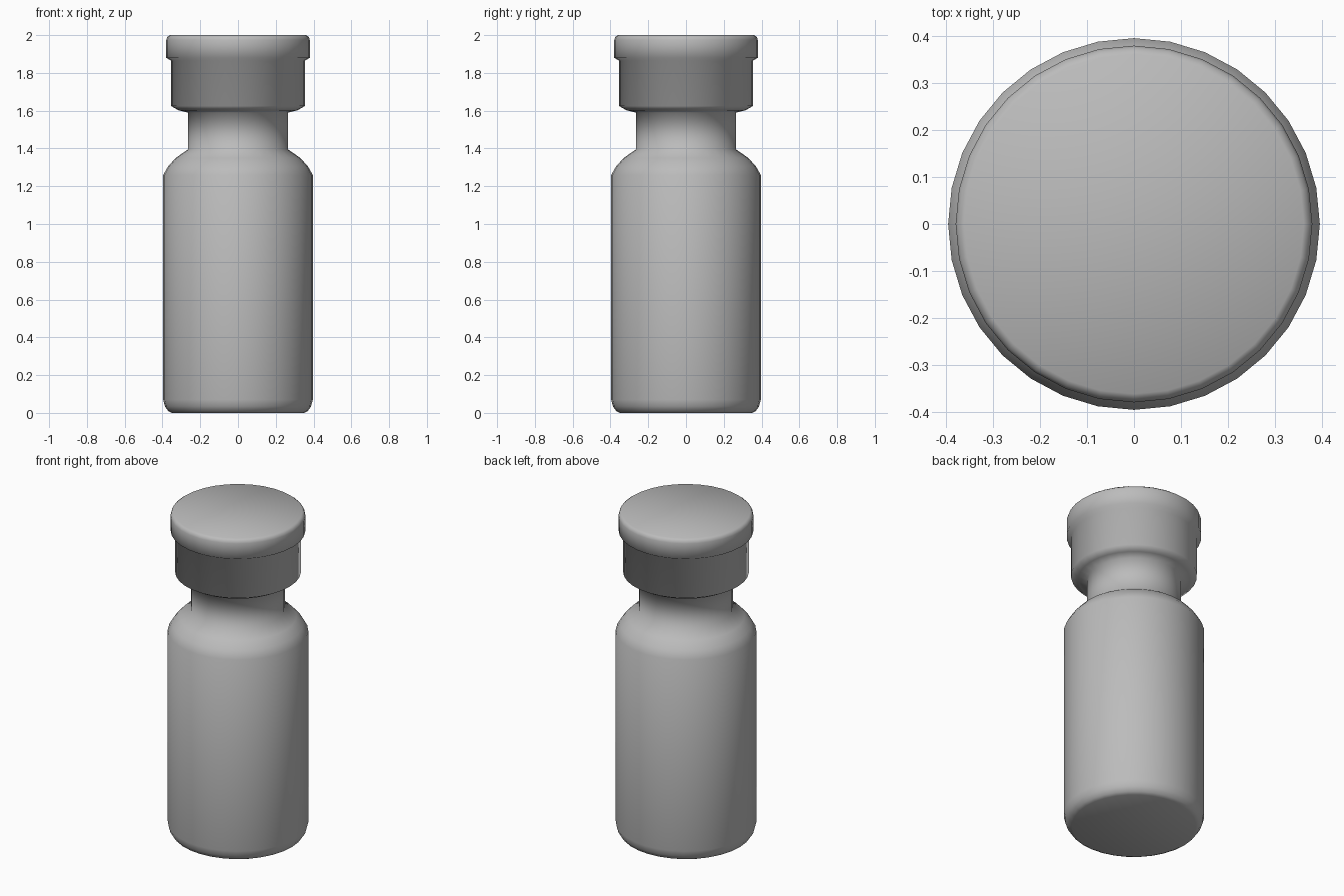
import bpy
import bmesh
from math import cos, sin, pi

SIDES = 32

cube = bpy.data.objects.get("Cube")
if cube:
    bpy.data.objects.remove(cube, do_unlink=True)

grey = bpy.data.materials.new("plain grey")
grey.use_nodes = True
colour = (0.5, 0.5, 0.5, 1)
grey.diffuse_color = colour
grey.node_tree.nodes["Principled BSDF"].inputs["Base Color"].default_value = colour


def lathe(name, profile):
    """Spin (radius, height) points round z and close both ends."""
    bm = bmesh.new()
    rings = []
    for r, z in profile:
        rings.append([bm.verts.new((r * cos(2 * pi * i / SIDES),
                                    r * sin(2 * pi * i / SIDES), z))
                      for i in range(SIDES)])
    for low, high in zip(rings, rings[1:]):
        for i in range(SIDES):
            j = (i + 1) % SIDES
            bm.faces.new((low[i], low[j], high[j], high[i]))
    bm.faces.new(rings[0][::-1])
    bm.faces.new(rings[-1])
    for face in bm.faces:
        face.smooth = True
    mesh = bpy.data.meshes.new(name)
    bm.to_mesh(mesh)
    bm.free()
    mesh.materials.append(grey)
    obj = bpy.data.objects.new(name, mesh)
    bpy.context.collection.objects.link(obj)
    return obj


# Bottle with rounded base, sloped shoulder, neck and stepped stopper
lathe("stoppered_bottle", [
    # base and body
    (0.35, 0), (0.37, 0.01), (0.387, 0.035), (0.396, 0.07), (0.396, 1.26),
    # shoulder and neck
    (0.37, 1.305), (0.33, 1.35), (0.265, 1.395), (0.265, 1.59),
    # stopper band
    (0.315, 1.602), (0.355, 1.625), (0.355, 1.865),
    # stopper lip and top
    (0.38, 1.88), (0.38, 1.975), (0.375, 1.99), (0.362, 2.0),
])
